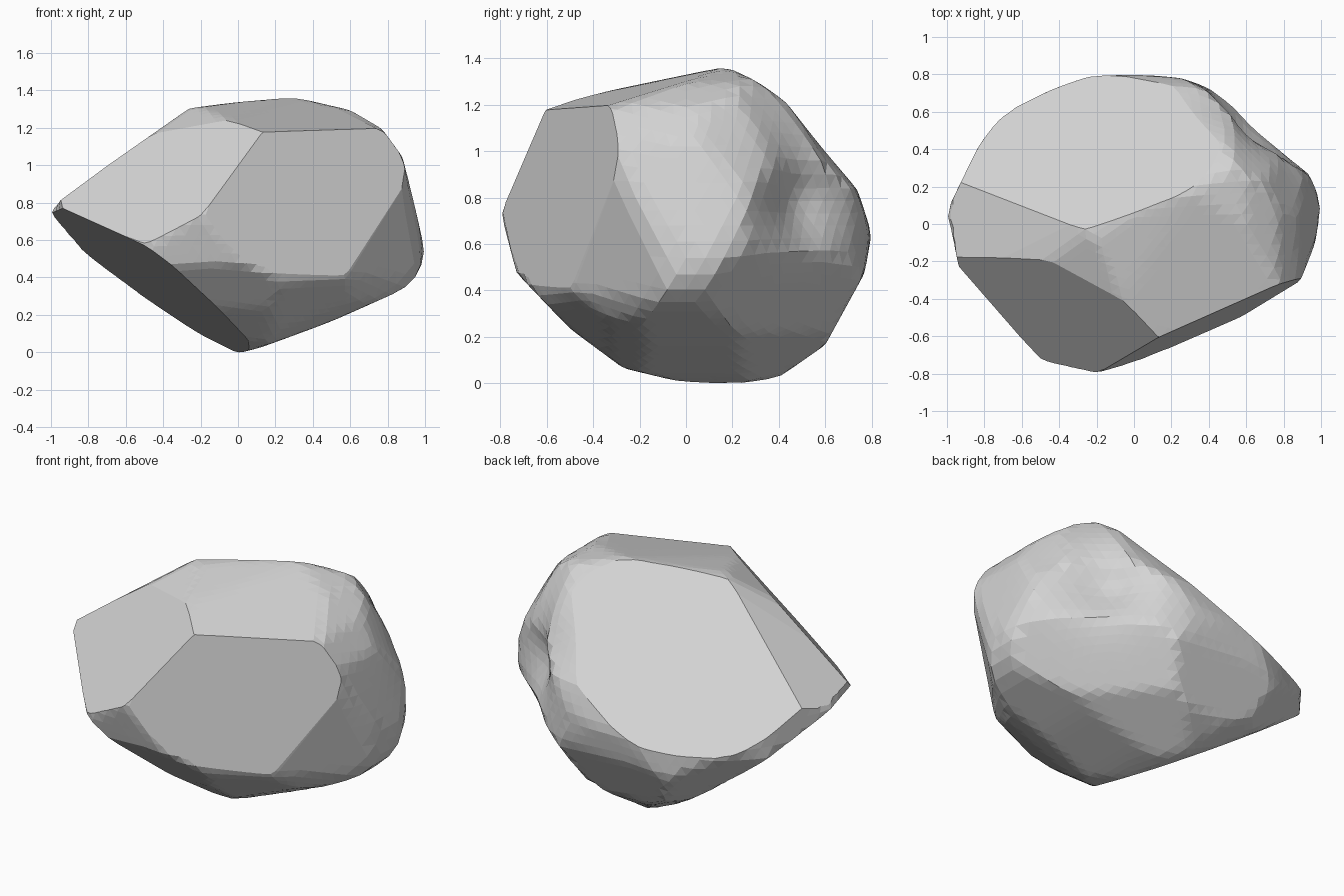
import bpy, bmesh, math
from mathutils import Vector

if "Cube" in bpy.data.objects:
    bpy.data.objects.remove(bpy.data.objects["Cube"], do_unlink=True)

CENTRE = Vector((0, 0, 0.685))
DENT = Vector((.76, .63, .16)).normalized()
planes = []          # (unit normal, distance from CENTRE)


def add_plane(normal, point):
    n = Vector(normal).normalized()
    planes.append((n, n.dot(Vector(point) - CENTRE)))


def add_profile(points, place):
    """One bounding plane per edge of a clockwise outline."""
    for (a, b), (c, d) in zip(points, points[1:] + points[:1]):
        add_plane(place(b - d, c - a), place(a, b))


# Outlines of the boulder along the three axes
front = [(-1.06, .75), (-.26, 1.31), (0, 1.345), (.3, 1.37), (.6, 1.3), (.77, 1.2),
         (.88, 1.05), (.92, .9), (1, .55), (.97, .43), (.88, .34), (.5, .17),
         (.12, .03), (0, 0), (-.22, .11), (-.77, .48)]
side = [(-.8, .74), (-.6, 1.21), (.17, 1.37), (.3, 1.31), (.43, 1.22), (.74, .84),
        (.8, .65), (.77, .48), (.6, .17), (.4, .03), (.2, 0), (0, .005),
        (-.27, .07), (-.5, .24), (-.73, .48)]
plan = [(-1, .07), (-.83, .42), (-.7, .59), (-.44, .72), (-.24, .79), (0, .805),
        (.26, .78), (.4, .73), (.55, .64), (.95, .26), (1, .1), (.97, -.1),
        (.88, -.33), (.57, -.51), (0, -.74), (-.2, -.8), (-.49, -.73), (-.93, -.26)]
add_profile(front, lambda a, b: (a, 0, b))
add_profile(side, lambda a, b: (0, a, b))
add_profile(plan, lambda a, b: (a, b, 0))

# Worn top and corners
add_plane((.08, -.25, .965), (.3, .17, 1.37))
add_plane((-.35, -.35, .87), (-.27, -.04, 1.31))
add_plane((.72, -.667, -.2), (.62, -.468, .48))
add_plane((-.06, -.96, -.26), (-.2, -.8, .74))
for n, d in [((.35, -.35, -.87), .68), ((-.35, .35, -.87), .72), ((.35, .35, -.87), .70),
             ((1, 1, -1), .76), ((1, -1, -1), .78), ((.35, -.8, -.5), .73),
             ((.3, -.6, -.75), .68), ((-1, 1, -1), .80), ((1, 1, 1), .85),
             ((.8, .3, .5), .91)]:
    planes.append((Vector(n).normalized(), d))


def radius(direction):
    """Distance to the worn surface, with a hollow on one flank."""
    r = sum(max(0, n.dot(direction) / d) ** 250 for n, d in planes) ** (-1 / 250)
    off = direction - DENT
    return r * (1 - .13 * math.exp(-off.xy.length_squared / .08 - off.z ** 2 / .07))


# Boulder body
bm = bmesh.new()
bmesh.ops.create_icosphere(bm, subdivisions=5, radius=1)
for v in bm.verts:
    direction = v.co.normalized()
    v.co = CENTRE + direction * radius(direction)

# Large broken facets: front, back top, left shoulder, ridge, underside
for normal, point in [((.4, -.91, .1), (-.2, -.8, .74)),
                      ((-.306, .627, .716), (-.27, -.04, 1.315)),
                      ((-.46, -.64, .61), (-.2, -.79, .74)),
                      ((-.59, .06, .8), (-.27, -.06, 1.31)),
                      ((-.574, -.188, -.797), (0, .2, 0))]:
    cut = bmesh.ops.bisect_plane(bm, geom=bm.verts[:] + bm.edges[:] + bm.faces[:],
                                 plane_co=point, plane_no=normal, clear_outer=True)
    rim = [e for e in cut["geom_cut"] if isinstance(e, bmesh.types.BMEdge)]
    bmesh.ops.edgeloop_fill(bm, edges=rim)
bmesh.ops.recalc_face_normals(bm, faces=bm.faces[:])

# Rest the boulder on the ground
lowest = min(v.co.z for v in bm.verts)
bmesh.ops.translate(bm, verts=bm.verts[:], vec=(0, 0, -lowest))

mesh = bpy.data.meshes.new("boulder")
bm.to_mesh(mesh)
bm.free()
boulder = bpy.data.objects.new("boulder", mesh)
bpy.context.collection.objects.link(boulder)

# Grey stone
stone = bpy.data.materials.new("grey stone")
stone.use_nodes = True
colour = (.66, .66, .66, 1)
stone.diffuse_color = colour
stone.node_tree.nodes["Principled BSDF"].inputs["Base Color"].default_value = colour
mesh.materials.append(stone)
